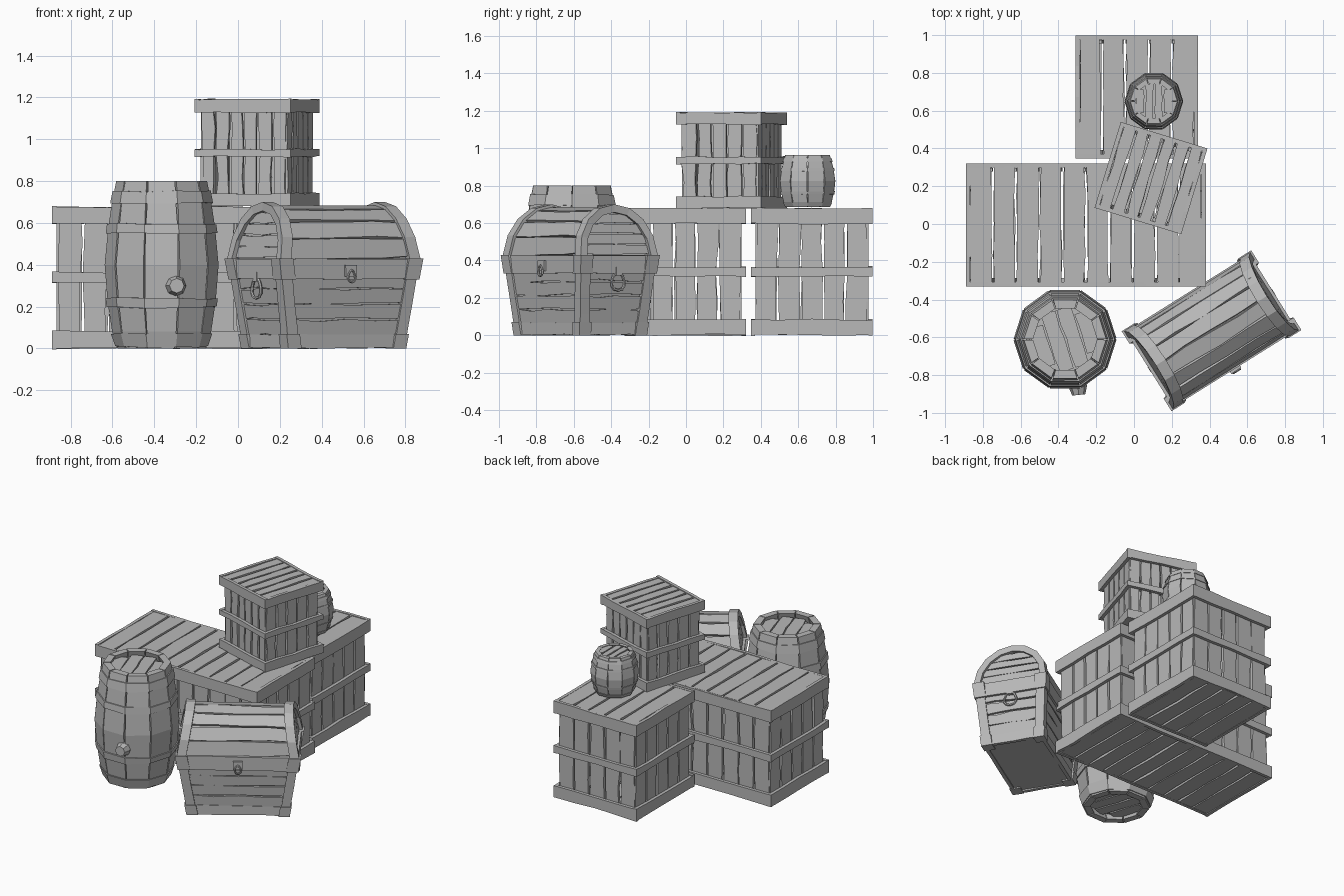
import bpy, bmesh, math, random
from mathutils import Vector, Matrix

random.seed(4)
if "Cube" in bpy.data.objects:
    bpy.data.objects.remove(bpy.data.objects["Cube"])

grey = bpy.data.materials.new("weathered grey")
grey.use_nodes = True
SHADE = (0.48, 0.48, 0.48, 1)
grey.diffuse_color = SHADE
grey.node_tree.nodes["Principled BSDF"].inputs["Base Color"].default_value = SHADE
X, Y, Z = Vector((1, 0, 0)), Vector((0, 1, 0)), Vector((0, 0, 1))


def finish(bm, name, loc, turn=0):
    """Turn a bmesh into a placed, flat-shaded object."""
    bmesh.ops.recalc_face_normals(bm, faces=bm.faces)
    mesh = bpy.data.meshes.new(name)
    bm.to_mesh(mesh)
    bm.free()
    mesh.materials.append(grey)
    obj = bpy.data.objects.new(name, mesh)
    obj.location = loc
    obj.rotation_euler.z = math.radians(turn)
    bpy.context.collection.objects.link(obj)
    return obj


def skin(bm, rings):
    """Bridge a list of equal rings and cap both ends."""
    loops = [[bm.verts.new(p) for p in ring] for ring in rings]
    n = len(loops[0])
    for a, b in zip(loops, loops[1:]):
        for i in range(n):
            j = (i + 1) % n
            bm.faces.new((a[i], a[j], b[j], b[i]))
    bm.faces.new(loops[0])
    bm.faces.new(loops[-1])


def bar(c, across, out):
    return [c - across - out, c + across - out, c + across + out, c - across + out]


def plank(bm, a, b, across, out, wobble=0.005, cuts=4):
    """Rough-hewn board from a to b with uneven long edges."""
    a, b, across, out = map(Vector, (a, b, across, out))
    rings = []
    for i in range(cuts + 1):
        c = a.lerp(b, i / cuts)
        c += across.normalized() * random.uniform(-wobble, wobble)
        size = 1 + random.uniform(-wobble, wobble) / across.length
        rings.append(bar(c, across * size, out))
    skin(bm, rings)


# ---------- crates ----------
def crate(name, loc, size, turn, nx, ny):
    hx, hy, h = size[0] / 2, size[1] / 2, size[2]
    walls, lids, bands = bmesh.new(), bmesh.new(), bmesh.new()

    def row(half, n):
        step = 2 * half / n
        return [(-half + step * (i + 0.5), step / 2 - 0.007) for i in range(n)]

    for s in (-1, 1):
        for x, w in row(hx - 0.025, nx):
            y = s * (hy - 0.033)
            plank(walls, (x, y, 0.02), (x, y, h - 0.02), X * w, Y * 0.01)
        for y, w in row(hy - 0.025, ny):
            x = s * (hx - 0.033)
            plank(walls, (x, y, 0.02), (x, y, h - 0.02), Y * w, X * 0.01)
    for z in (0.016, h - 0.016):
        for x, w in row(hx - 0.016, nx):
            plank(lids, (x, 0.012 - hy, z), (x, hy - 0.012, z), X * w, Z * 0.012, 0.004)
    for z, w in ((0.062, 0.06), (0.5, 0.036), (0.938, 0.06)):
        z, w = z * h, w * h
        for s in (-1, 1):
            y, x = s * (hy - 0.011), s * (hx - 0.011)
            plank(bands, (-hx, y, z), (hx, y, z), Z * w, Y * 0.011, 0.003)
            plank(bands, (x, -hy, z), (x, hy, z), Z * w, X * 0.011, 0.003)
    finish(walls, name + "_wall_planks", loc, turn)
    finish(lids, name + "_lid_and_floor_planks", loc, turn)
    finish(bands, name + "_bands", loc, turn)


crate("long_crate", (-0.255, -0.005, 0), (1.27, 0.65, 0.68), 0, 10, 5)
crate("back_crate", (0.015, 0.673, 0), (0.65, 0.65, 0.68), 0, 5, 5)
crate("upper_crate", (0.09, 0.243, 0.68), (0.48, 0.475, 0.51), -17, 6, 5)


# ---------- barrels ----------
SIDES = 10
PROFILE = [(0, 0.77), (0.1, 0.86), (0.28, 0.94), (0.5, 0.99), (0.72, 0.93), (0.88, 0.86), (1, 0.79)]


def girth(t):
    for (a, ra), (b, rb) in zip(PROFILE, PROFILE[1:]):
        if t <= b:
            return ra + (rb - ra) * (t - a) / (b - a)
    return PROFILE[-1][1]


def polar(r, ang, z):
    return Vector((r * math.cos(ang), r * math.sin(ang), z))


def barrel(name, loc, radius, height, slat_turn):
    staves, hoops, ends = bmesh.new(), bmesh.new(), bmesh.new()
    step = math.tau / SIDES
    for k in range(SIDES):
        rings = []
        for t, r in PROFILE:
            g1, g2 = (random.uniform(0.005, 0.025) for _ in "ab")
            a, b = k * step + g1, (k + 1) * step - g2
            r, z = r * radius, t * height
            inner = 0.78 if t in (0, 1) else 0.85
            rings.append([polar(r * inner, a, z), polar(r, a, z), polar(r, b, z), polar(r * inner, b, z)])
        skin(staves, rings)
    # iron hoops follow the bulge
    for low, high in ((0.01, 0.09), (0.245, 0.3), (0.69, 0.745), (0.87, 0.94)):
        loops = []
        for t, grow in ((low, 0.9), (low, 1.035), (high, 1.035), (high, 0.9)):
            loops.append([hoops.verts.new(polar(girth(t) * radius * grow, i * step,
                          height * (t + random.uniform(-0.006, 0.006)))) for i in range(SIDES)])
        for a, b in zip(loops, loops[1:] + loops[:1]):
            for i in range(SIDES):
                j = (i + 1) % SIDES
                hoops.faces.new((a[i], a[j], b[j], b[i]))
    # solid heart, with slatted heads set below the rims
    skin(ends, [[polar(girth(t) * radius * 0.93 * k, i * step, t * height) for i in range(SIDES)]
                for t, k in ((0.05, 0.85), (0.2, 1), (0.5, 1), (0.8, 1), (0.95, 0.85))])
    head = radius * 0.62
    for z in (0.045, 0.955):
        for i in range(4):
            x = head * (i - 1.5) / 2
            y = math.sqrt(head ** 2 - x ** 2) * 0.97
            plank(ends, (x, -y, z * height), (x, y, z * height), X * (head / 4 - 0.004), Z * 0.008, 0.003)
    bmesh.ops.rotate(ends, verts=ends.verts, cent=(0, 0, 0), matrix=Matrix.Rotation(slat_turn, 3, "Z"))
    finish(staves, name + "_staves", loc)
    finish(hoops, name + "_hoops", loc)
    finish(ends, name + "_heads", loc)


barrel("large_barrel", (-0.365, -0.61, 0), 0.275, 0.8, math.radians(18))
barrel("small_barrel", (0.105, 0.65, 0.685), 0.157, 0.28, 0)

# bung on the large barrel
bung = bmesh.new()
bmesh.ops.create_cone(bung, cap_ends=True, segments=8, radius1=0.05, radius2=0.035, depth=0.05,
                      matrix=Matrix.Rotation(math.pi / 2, 4, "X"))
finish(bung, "barrel_bung", (-0.295, -0.88, 0.3), 6)

# ---------- chest ----------
SPOT, TURN = (0.41, -0.565, 0), 32
RIM, RISE = 0.43, 0.255


def half_len(z):
    return 0.32 + 0.16 * z if z < RIM else 0.389 - 0.19 * (z - RIM)


def half_dep(z):
    return 0.2 + 0.08 * z


def arch(ang, grow=0.0):
    return (0.228 + grow) * math.cos(ang), RIM + (RISE + grow) * math.sin(ang)


body, trim, lid = bmesh.new(), bmesh.new(), bmesh.new()
skin(body, [[(sx * (half_len(z) - 0.02), sy * (half_dep(z) - 0.02), z)
             for sx, sy in ((-1, -1), (1, -1), (1, 1), (-1, 1))] for z in (0.01, RIM)])
# horizontal wall boards
for i in range(4):
    z = 0.1 + i * 0.075
    hx, hy = half_len(z) - 0.014, half_dep(z) - 0.014
    lean = Vector((0, 0, 0.034))
    for s in (-1, 1):
        plank(body, (-hx, s * hy, z), (hx, s * hy, z), lean + Y * s * 0.003, Y * 0.01)
        plank(body, (s * hx, -hy, z), (s * hx, hy, z), lean + X * s * 0.005, X * 0.01)

# base rail, rim rail, corner posts and their caps
for z, w, grow in ((0.035, 0.032, 0), (0.38, 0.048, 0.004)):
    hx, hy = half_len(z) + grow, half_dep(z) + grow
    for s in (-1, 1):
        plank(trim, (-hx, s * (hy - 0.01), z), (hx, s * (hy - 0.01), z), Z * w, Y * 0.012, 0.002)
        plank(trim, (s * (hx - 0.01), -hy, z), (s * (hx - 0.01), hy, z), Z * w, X * 0.012, 0.002)
for sx in (-1, 1):
    for sy in (-1, 1):
        def corner(z, inset):
            return Vector((sx * (half_len(z) - inset), sy * (half_dep(z) - inset), z))
        plank(trim, corner(0.01, 0.024), corner(RIM, 0.024), X * 0.03, Y * 0.03, 0.001)
        plank(trim, corner(0, 0.024), corner(0.07, 0.024), X * 0.037, Y * 0.037, 0.001, 1)
        plank(trim, corner(0.33, 0.024), corner(RIM, 0.024), X * 0.039, Y * 0.039, 0.001, 1)

# domed lid: core, long boards and slatted ends
COUNT = 8
angles = [math.pi * i / COUNT for i in range(COUNT + 1)]
core = [arch(a, -0.02) for a in angles]
skin(lid, [[(s * (half_len(z) - 0.03), y, z) for y, z in core] for s in (-1, 1)])
for a, b in zip(angles, angles[1:]):
    (y1, z1), (y2, z2) = arch(a, -0.01), arch(b, -0.01)
    y, z = (y1 + y2) / 2, (z1 + z2) / 2
    across = Vector((0, y2 - y1, z2 - z1)) / 2
    out = across.cross(X).normalized() * 0.01
    hx = half_len(z) - 0.02
    plank(lid, (-hx, y, z), (hx, y, z), across * 0.93, out)
for i in range(4):
    z = RIM + 0.03 + i * 0.055
    hy = 0.2 * math.sqrt(1 - ((z - RIM) / RISE) ** 2)
    for s in (-1, 1):
        x = s * (half_len(z) - 0.026)
        plank(lid, (x, -hy, z), (x, hy, z), Z * 0.025 - X * s * 0.005, X * 0.008, 0.003)

# curved end trims
for s in (-1, 1):
    rings = []
    for a in angles:
        y, z = arch(a, -0.006)
        out = Vector((0, math.cos(a), math.sin(a))) * 0.021
        rings.append(bar(Vector((s * (half_len(z) - 0.026), y, z)), X * 0.03, out))
    skin(trim, rings)

finish(body, "chest_body_boards", SPOT, TURN)
finish(trim, "chest_trim", SPOT, TURN)
finish(lid, "chest_lid", SPOT, TURN)


# hanging rings and their plates
def ring(bm, centre, big, thin, tall, side):
    """Pear-shaped ring; side is its horizontal direction."""
    normal = side.cross(Z)
    loops = []
    for i in range(12):
        a = math.tau * i / 12
        d = side * math.cos(a) * (1 - 0.3 * math.sin(a)) + Z * math.sin(a) * tall
        c = Vector(centre) + d * big
        n = d.normalized()
        loops.append([bm.verts.new(c + (n * math.cos(t) + normal * math.sin(t)) * thin)
                      for t in (k * math.tau / 6 for k in range(6))])
    for a, b in zip(loops, loops[1:] + loops[:1]):
        for k in range(6):
            m = (k + 1) % 6
            bm.faces.new((a[k], a[m], b[m], b[k]))


metal = bmesh.new()
for s in (-1, 1):
    x = s * (half_len(0.3) + 0.012)
    ring(metal, (x, 0, 0.29), 0.04, 0.008, 1.25, Y)
    plank(metal, (x - s * 0.005, 0, 0.32), (x - s * 0.005, 0, 0.365), Y * 0.016, X * 0.014, 0.001, 1)
front = -half_dep(0.38) - 0.01
plank(metal, (0, front, 0.345), (0, front, 0.4), X * 0.032, Y * 0.009, 0.001, 1)
ring(metal, (0, front - 0.012, 0.345), 0.02, 0.006, 1.4, X)
finish(metal, "chest_latch_and_handles", SPOT, TURN)
